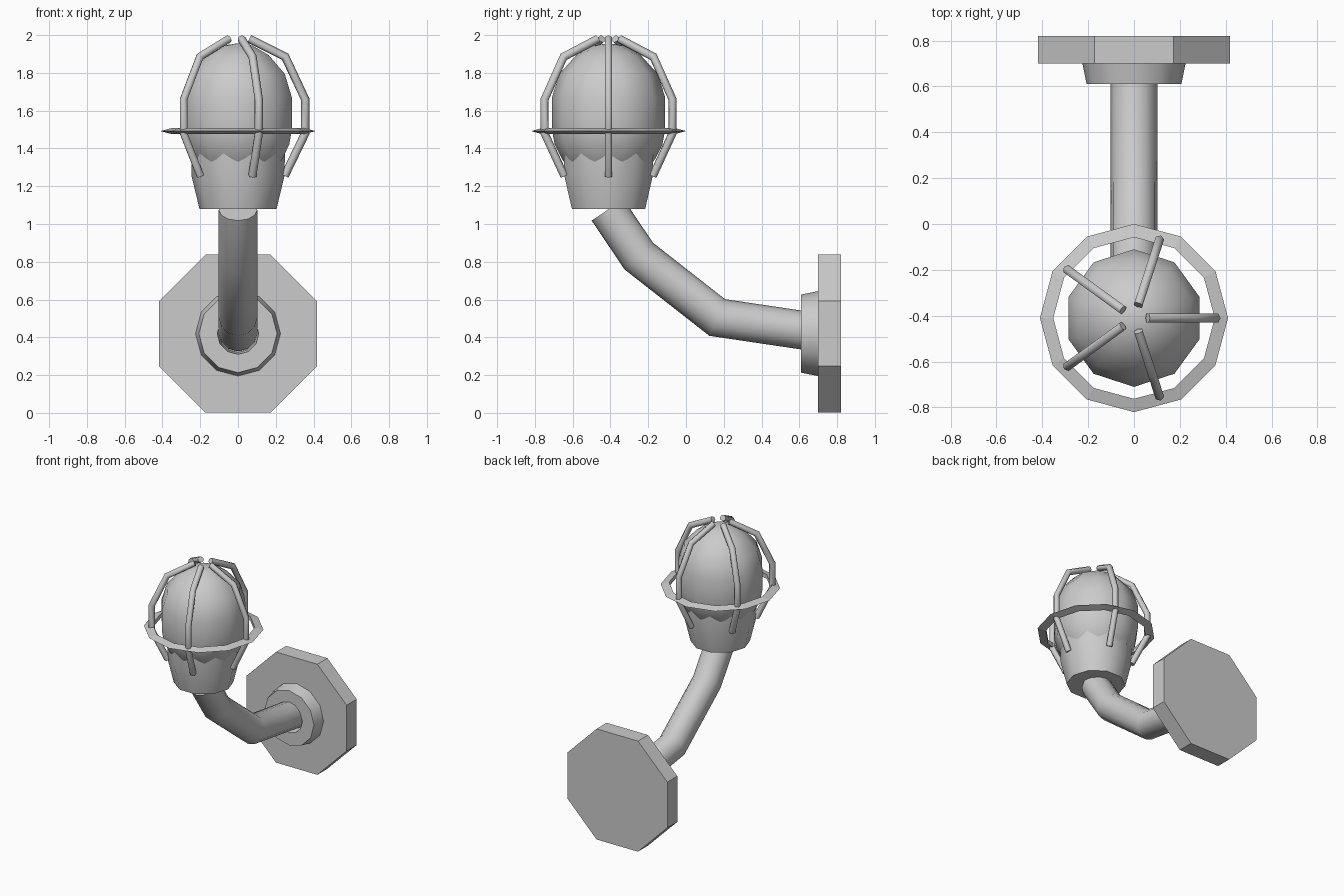
import bpy
import bmesh
from math import cos, sin, pi, radians
from mathutils import Vector, Matrix

old = bpy.data.objects.get("Cube")
if old:
    bpy.data.objects.remove(old, do_unlink=True)

GREY = (0.6, 0.6, 0.6, 1)
grey = bpy.data.materials.new("grey metal")
grey.use_nodes = True
grey.diffuse_color = GREY
grey.node_tree.nodes["Principled BSDF"].inputs["Base Color"].default_value = GREY

LAMP = Matrix.Translation((0, -0.41, 0))           # vertical lamp axis
WALL = Matrix.Translation((0, 0, 0.42)) @ Matrix.Rotation(radians(-90), 4, "X")


def finish(bm, name, smooth=None):
    bmesh.ops.remove_doubles(bm, verts=bm.verts, dist=0.0005)
    bmesh.ops.recalc_face_normals(bm, faces=bm.faces)
    mesh = bpy.data.meshes.new(name)
    bm.to_mesh(mesh)
    bm.free()
    mesh.materials.append(grey)
    obj = bpy.data.objects.new(name, mesh)
    bpy.context.collection.objects.link(obj)
    if smooth:
        bpy.ops.object.select_all(action="DESELECT")
        obj.select_set(True)
        bpy.context.view_layer.objects.active = obj
        bpy.ops.object.shade_smooth_by_angle(angle=radians(smooth))
    return obj


def bridge(bm, a, b):
    n = len(a)
    for i in range(n):
        bm.faces.new((a[i], a[(i + 1) % n], b[(i + 1) % n], b[i]))


def lathe(name, profile, sides, turn, matrix, smooth=None, loop=False):
    """Spin a (radius, height) profile around the local z axis."""
    bm = bmesh.new()
    rings = []
    for r, h in profile:
        angles = [turn + 2 * pi * i / sides for i in range(sides)]
        rings.append([bm.verts.new(matrix @ Vector((r * cos(a), r * sin(a), h)))
                      for a in angles])
    for a, b in zip(rings, rings[1:]):
        bridge(bm, a, b)
    if loop:
        bridge(bm, rings[-1], rings[0])
    else:
        bm.faces.new(rings[0])
        bm.faces.new(rings[-1])
    return finish(bm, name, smooth)


def pipe(name, path, radius, sides, matrix, smooth):
    """Mitred pipe along a path of (x, z) points in the local xz plane."""
    bm = bmesh.new()
    pts = [Vector((x, 0, z)) for x, z in path]
    dirs = [(b - a).normalized() for a, b in zip(pts, pts[1:])]
    side = Vector((0, 1, 0))
    rings = []
    for i, p in enumerate(pts):
        before, after = dirs[max(i - 1, 0)], dirs[min(i, len(dirs) - 1)]
        tangent = (before + after).normalized()
        across = tangent.cross(side) / tangent.dot(after)
        rings.append([bm.verts.new(matrix @ (p + radius * (
            across * cos(2 * pi * k / sides) + side * sin(2 * pi * k / sides))))
            for k in range(sides)])
    for a, b in zip(rings, rings[1:]):
        bridge(bm, a, b)
    bm.faces.new(rings[0])
    bm.faces.new(rings[-1])
    return finish(bm, name, smooth)


# Octagonal wall plate and its round collar
lathe("wall_plate", [(0.452, 0.70), (0.452, 0.82)], 8, pi / 8, WALL)
lathe("collar", [(0.225, 0.70), (0.207, 0.61), (0.11, 0.61), (0.10, 0.70)],
      12, 0, WALL, 40, loop=True)

# Bent arm from the collar to the cup
pipe("arm", [(0.69, 0.427), (0.165, 0.505), (-0.25, 0.83), (-0.415, 1.075)],
     0.102, 12, Matrix.Rotation(pi / 2, 4, "Z"), 50)

# Cup and globe are turned half a facet apart, giving the scalloped join
lathe("cup", [(0.204, 1.08), (0.245, 1.25), (0.25, 1.40)], 10, 0, LAMP, 40)
lathe("globe", [(0.16, 1.22), (0.247, 1.345), (0.285, 1.42), (0.3, 1.5),
                (0.3, 1.67), (0.26, 1.795), (0.17, 1.895), (0.08, 1.945),
                (0.0002, 1.957)], 10, pi / 2, LAMP, 40)

# Thin guard ring with a tapered outer edge
lathe("guard_ring", [(0.41, 1.492), (0.352, 1.508), (0.352, 1.476)],
      12, 0, LAMP, loop=True)

# Five cage bars around the globe
for i in range(5):
    pipe(f"cage_bar_{i + 1}",
         [(0.06, 1.98), (0.25, 1.885), (0.356, 1.66), (0.356, 1.48), (0.247, 1.255)],
         0.022, 6, LAMP @ Matrix.Rotation(2 * pi * i / 5, 4, "Z"), 65)
